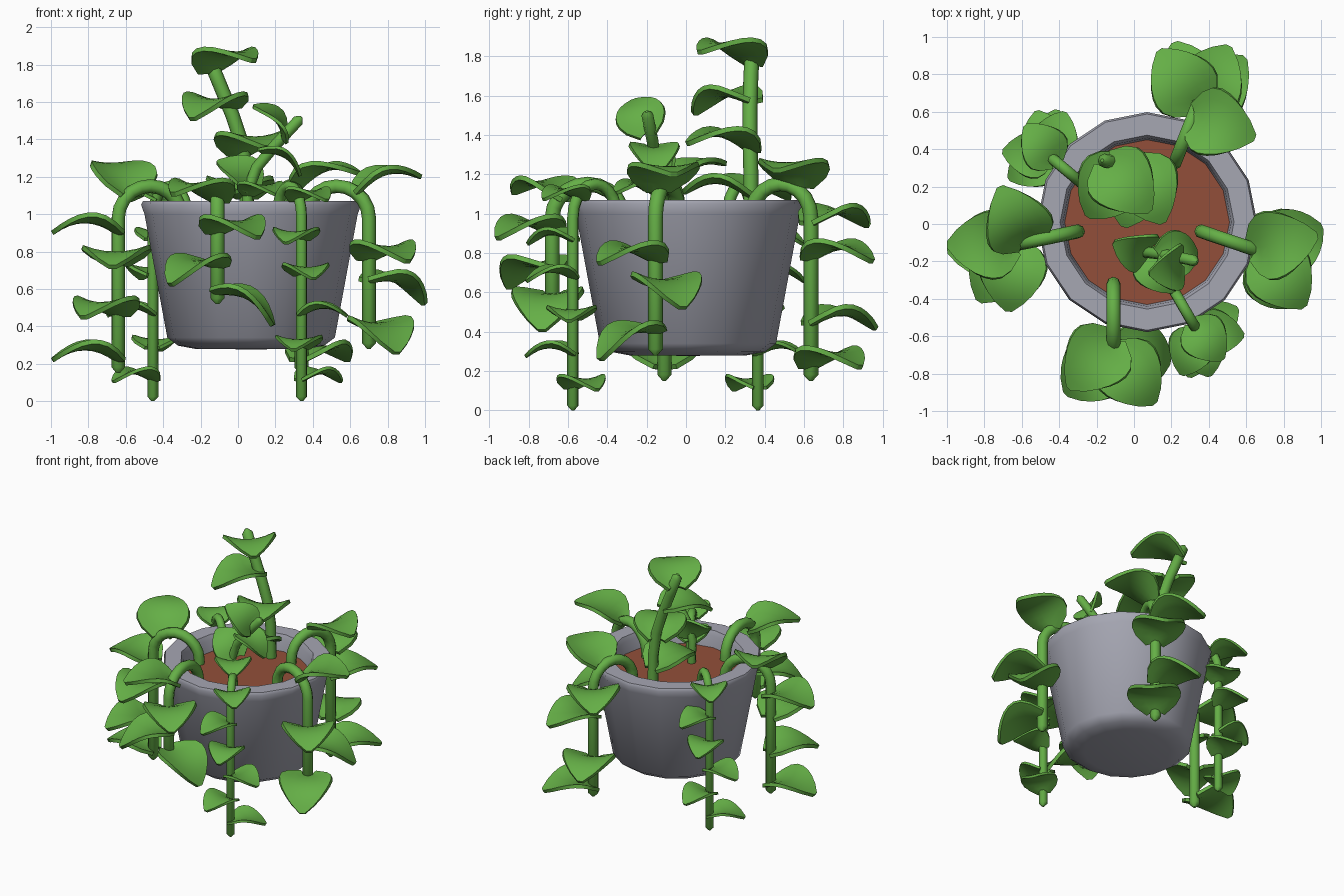
import bpy, bmesh
from math import sin, cos, pi, radians
from mathutils import Matrix, Vector

if "Cube" in bpy.data.objects:
    bpy.data.objects.remove(bpy.data.objects["Cube"], do_unlink=True)


def material(name, color):
    mat = bpy.data.materials.new(name)
    mat.use_nodes = True
    mat.diffuse_color = (*color, 1)
    mat.node_tree.nodes["Principled BSDF"].inputs["Base Color"].default_value = (*color, 1)
    return mat


GREEN = material("leaf green", (0.13, 0.43, 0.062))
GREY = material("pot grey", (0.38, 0.385, 0.45))
BROWN = material("soil brown", (0.29, 0.078, 0.042))
LARGE, SMALL = 0.36, 0.25
parts = []


def add_object(name, mesh, mat):
    mesh.materials.clear()
    mesh.materials.append(mat)
    obj = bpy.data.objects.new(name, mesh)
    bpy.context.scene.collection.objects.link(obj)
    parts.append(obj)
    return obj


def from_bmesh(name, bm, mat):
    bmesh.ops.recalc_face_normals(bm, faces=bm.faces)
    mesh = bpy.data.meshes.new(name)
    bm.to_mesh(mesh)
    bm.free()
    return add_object(name, mesh, mat)


def lathe(name, profile, mat, center, sides=16):
    bm = bmesh.new()
    verts = [bm.verts.new((r, 0, z)) for r, z in profile]
    edges = [bm.edges.new(pair) for pair in zip(verts, verts[1:])]
    bmesh.ops.spin(bm, geom=verts + edges, axis=(0, 0, 1), cent=(0, 0, 0),
                   angle=2 * pi, steps=sides, use_duplicate=False)
    bmesh.ops.remove_doubles(bm, verts=bm.verts, dist=0.0005)
    obj = from_bmesh(name, bm, mat)
    obj.location = center
    return obj


def stem(name, points, radius):
    """Round tube along the points, ending in a blunt tip."""
    curve = bpy.data.curves.new(name, "CURVE")
    curve.dimensions = "3D"
    curve.bevel_depth = radius
    curve.bevel_resolution = 2
    curve.use_fill_caps = True
    points = [Vector(p) for p in points]
    tip = (points[-1] - points[-2]).normalized() * radius * 0.8
    points.insert(-1, points[-1] - tip)
    spline = curve.splines.new("POLY")
    spline.points.add(len(points) - 1)
    for target, p in zip(spline.points, points):
        target.co = (*p, 1)
    spline.points[-1].radius = 0.25
    temp = bpy.data.objects.new(name + "_path", curve)
    bpy.context.scene.collection.objects.link(temp)
    graph = bpy.context.evaluated_depsgraph_get()
    mesh = bpy.data.meshes.new_from_object(temp.evaluated_get(graph))
    bpy.data.objects.remove(temp, do_unlink=True)
    add_object(name, mesh, GREEN)


WIDTHS = (0.3, 0.76, 0.96, 1, 0.95, 0.84, 0.67, 0.44, 0.1)


def leaf(name, base, heading, pitch, size, roll=0):
    """Saddle-shaped leaf: arched along its length, edges turned slightly up."""
    bm = bmesh.new()
    rows = []
    for i, width in enumerate(WIDTHS):
        t = i / (len(WIDTHS) - 1)
        row = []
        for j in range(-3, 4):
            s = j / 3
            x = t - 0.1 * s * s * (1 - t)
            z = 0.74 * t - 0.74 * t * t + 0.1 * (s * width) ** 2
            row.append(bm.verts.new((x * size, s * width * size / 2, z * size)))
        rows.append(row)
    for low, high in zip(rows, rows[1:]):
        for j in range(6):
            bm.faces.new((low[j], high[j], high[j + 1], low[j + 1]))
    bmesh.ops.recalc_face_normals(bm, faces=bm.faces)
    bmesh.ops.solidify(bm, geom=bm.faces[:], thickness=0.07 * size)
    obj = from_bmesh(name, bm, GREEN)
    obj.matrix_basis = (Matrix.Translation(base)
                        @ Matrix.Rotation(radians(heading), 4, "Z")
                        @ Matrix.Rotation(radians(-pitch), 4, "Y")
                        @ Matrix.Rotation(radians(roll), 4, "X"))


def vine(name, start, end, bottom, radius, size, leaves):
    """Stem that arches over the rim and hangs down, with its leaves."""
    a, b = Vector((*start, 0)), Vector((*end, 0))
    up = Vector((0, 0, 1))
    path = [a + up * 0.9]
    for k in range(11):
        t = pi * k / 10
        path.append(a.lerp(b, (1 - cos(t)) / 2) + up * (0.98 + 0.17 * sin(t)))
    path.append(b + up * bottom)
    stem(name + "_stem", path, radius)
    for i, (z, heading, pitch) in enumerate(leaves):
        base = a.lerp(b, 0.82 if z > 1.05 else 1) + up * z
        leaf(f"{name}_leaf_{i + 1}", base, heading, pitch, size)


# Pot and soil
CENTER = (0.07, 0.01, 0)
lathe("pot", [(0, 0.277), (0.3, 0.28), (0.39, 0.297), (0.448, 0.34), (0.57, 1.0),
              (0.588, 1.05), (0.578, 1.07), (0.465, 1.07), (0.45, 1.035),
              (0.435, 0.9)], GREY, CENTER)
lathe("soil", [(0, 0.95), (0.441, 0.95)], BROWN, CENTER)

# Large hanging vines
vine("left_vine", (0.36, -0.04), (0.7, -0.155), 0.28, 0.038, LARGE,
     [(1.13, 12, 13), (0.77, 306, -2), (0.65, 25, -20), (0.41, 298, -24)])
vine("right_vine", (-0.3, -0.04), (-0.64, -0.11), 0.15, 0.038, LARGE,
     [(1.12, 115, 24), (0.91, 180, 0), (0.74, 265, -2), (0.47, 238, -2), (0.23, 185, 0)])
vine("front_vine", (-0.11, -0.32), (-0.11, -0.68), 0.52, 0.038, LARGE,
     [(1.08, 228, 6), (0.91, 308, -4), (0.73, 222, -16), (0.59, 350, -30)])
vine("back_vine", (0.22, 0.33), (0.34, 0.635), 0.15, 0.038, LARGE,
     [(1.15, 340, 13), (0.96, 125, -2), (0.78, 62, -2), (0.45, 110, -4), (0.23, 45, 0)])

# Thin hanging vines, the same growth turned half round
small_leaves = [(1.08, 310, 0), (0.87, 250, -4), (0.68, 285, -4),
                (0.47, 355, -2), (0.29, 260, -2), (0.12, 30, -2)]
vine("front_left_vine", (0.21, -0.35), (0.34, -0.575), 0, 0.03, SMALL, small_leaves)
vine("back_right_vine", (-0.27, 0.21), (-0.455, 0.365), 0, 0.03, SMALL,
     [(z, heading + 180, pitch) for z, heading, pitch in small_leaves])

# Tall upright shoot
stem("tall_stem", [(0.05, 0.33, 0.9), (0.045, 0.33, 1.2), (0.02, 0.325, 1.38),
                   (-0.03, 0.325, 1.53), (-0.1, 0.33, 1.7), (-0.17, 0.34, 1.87)], 0.038)
for i, (x, z, heading, pitch) in enumerate([(-0.15, 1.77, 312, 10), (-0.05, 1.58, 236, -10),
                                            (0.01, 1.33, 294, 6), (0.04, 1.1, 255, 3)]):
    leaf(f"tall_leaf_{i + 1}", (x, 0.33, z), heading, pitch, LARGE)

# Short upright shoot
stem("short_stem", [(0.06, -0.15, 0.9), (0.05, -0.15, 1.12), (0.1, -0.155, 1.25),
                    (0.2, -0.17, 1.37), (0.34, -0.2, 1.52)], 0.03)
leaf("short_leaf_1", (0.25, -0.2, 1.41), 202, 44, SMALL, -28)
leaf("short_leaf_2", (0.13, -0.17, 1.34), 5, -32, SMALL)
leaf("short_leaf_3", (0.09, -0.13, 1.14), 172, 36, SMALL, -35)
leaf("short_leaf_4", (0.07, -0.16, 1.11), 305, 0, SMALL)

# Smooth shading with crisp rims
bpy.ops.object.select_all(action="DESELECT")
for obj in parts:
    obj.select_set(True)
bpy.context.view_layer.objects.active = parts[0]
bpy.ops.object.shade_smooth_by_angle(angle=radians(50))
